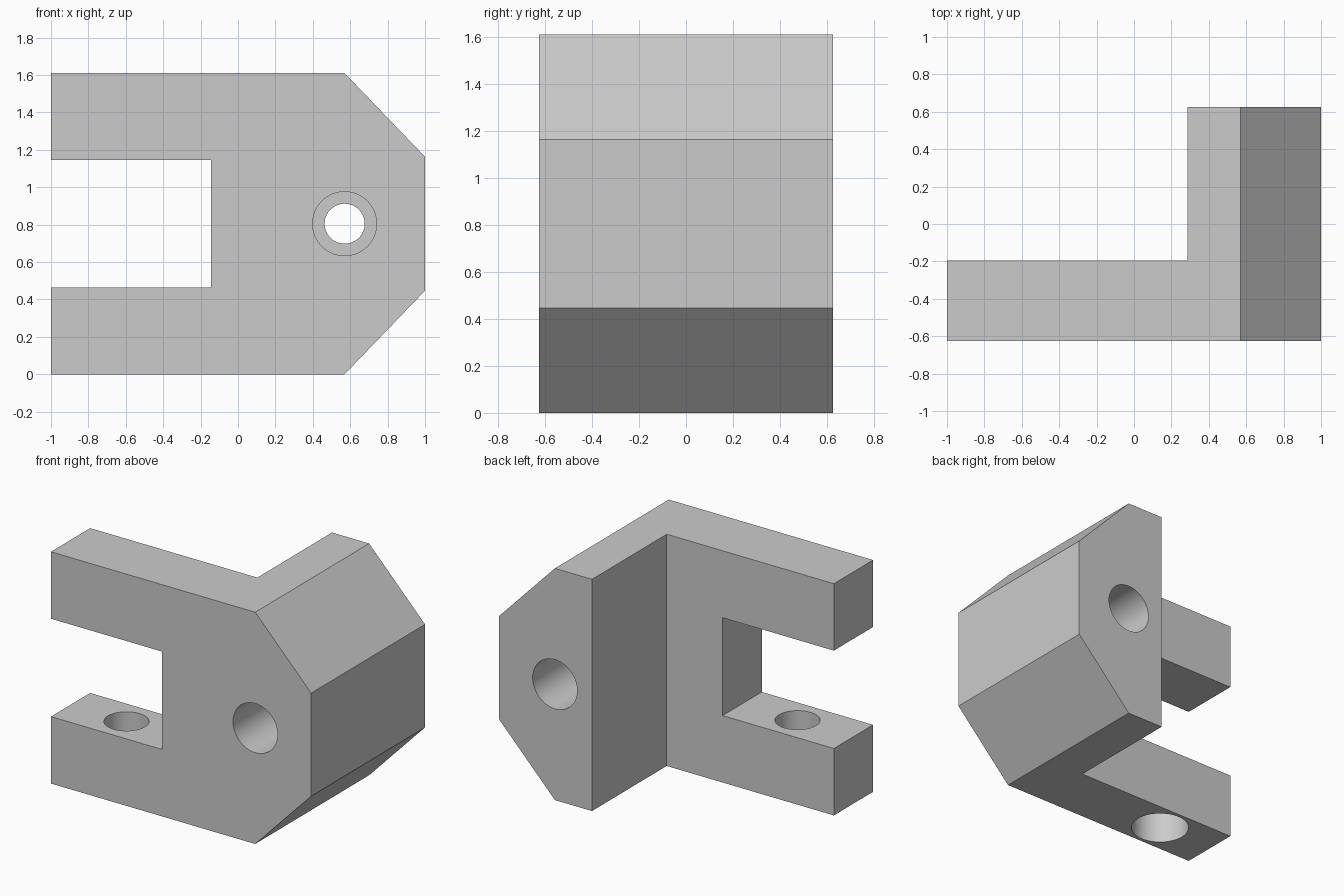
import bpy, bmesh, math
from mathutils import Matrix, Vector

cube = bpy.data.objects.get("Cube")
if cube:
    bpy.data.objects.remove(cube, do_unlink=True)

HEIGHT, FRONT, BACK = 1.61, -0.625, 0.625
ARM_BACK = -0.195
WING_X = 0.285

grey = bpy.data.materials.new("light_grey")
grey.use_nodes = True
grey.diffuse_color = (0.6, 0.6, 0.6, 1)
grey.node_tree.nodes["Principled BSDF"].inputs["Base Color"].default_value = (0.6, 0.6, 0.6, 1)


def to_object(name, bm):
    bmesh.ops.recalc_face_normals(bm, faces=bm.faces)
    mesh = bpy.data.meshes.new(name)
    bm.to_mesh(mesh)
    bm.free()
    mesh.materials.append(grey)
    obj = bpy.data.objects.new(name, mesh)
    bpy.context.collection.objects.link(obj)
    return obj


def prism(name, profile, y0, y1):
    """Extrude an x-z outline along y."""
    bm = bmesh.new()
    face = bm.faces.new([bm.verts.new((x, y0, z)) for x, z in profile])
    ext = bmesh.ops.extrude_face_region(bm, geom=[face])
    verts = [g for g in ext["geom"] if isinstance(g, bmesh.types.BMVert)]
    bmesh.ops.translate(bm, verts=verts, vec=(0, y1 - y0, 0))
    return to_object(name, bm)


def drill(name, start, end, radius):
    """Cylinder cutter between two points."""
    a, b = Vector(start), Vector(end)
    turn = (b - a).to_track_quat("Z", "Y").to_matrix().to_4x4()
    bm = bmesh.new()
    bmesh.ops.create_cone(bm, cap_ends=True, segments=64, radius1=radius, radius2=radius,
                          depth=(b - a).length, matrix=Matrix.Translation((a + b) / 2) @ turn)
    return to_object(name, bm)


# Forked bracket body: upper half outline mirrored about mid height
mid = HEIGHT / 2
upper = [(-0.145, 1.145), (-1, 1.145), (-1, HEIGHT), (0.57, HEIGHT), (1, 1.163)]
outline = upper + [(x, HEIGHT - z) for x, z in reversed(upper)]
bracket = prism("bracket_body", outline, FRONT, BACK)

# Space behind the fork arms, leaving the side block standing
cutters = [prism("arm_relief_cutter",
                 [(-1.2, -0.2), (WING_X, -0.2), (WING_X, 1.8), (-1.2, 1.8)], ARM_BACK, 1)]

# Long hole through the block, widened at both ends
cutters.append(drill("block_bore_cutter", (0.57, -0.8, mid), (0.57, 0.8, mid), 0.107))
for side in (-1, 1):
    cutters.append(drill("block_counterbore_cutter",
                         (0.57, side * 0.2, mid), (0.57, side * 0.8, mid), 0.171))

# Stepped screw hole in the lower arm
arm_y = (FRONT + ARM_BACK) / 2
cutters.append(drill("arm_bore_cutter", (-0.57, arm_y, -0.2), (-0.57, arm_y, 0.7), 0.142))
cutters.append(drill("arm_counterbore_cutter", (-0.57, arm_y, -0.2), (-0.57, arm_y, 0.24), 0.19))

bpy.ops.object.select_all(action="DESELECT")
bpy.context.view_layer.objects.active = bracket
bracket.select_set(True)
for cutter in cutters:
    cutter.hide_render = True
    mod = bracket.modifiers.new(cutter.name, "BOOLEAN")
    mod.operation, mod.solver, mod.object = "DIFFERENCE", "EXACT", cutter
    bpy.ops.object.modifier_apply(modifier=mod.name)
    bpy.data.objects.remove(cutter, do_unlink=True)

bpy.ops.object.shade_smooth_by_angle(angle=math.radians(30))
